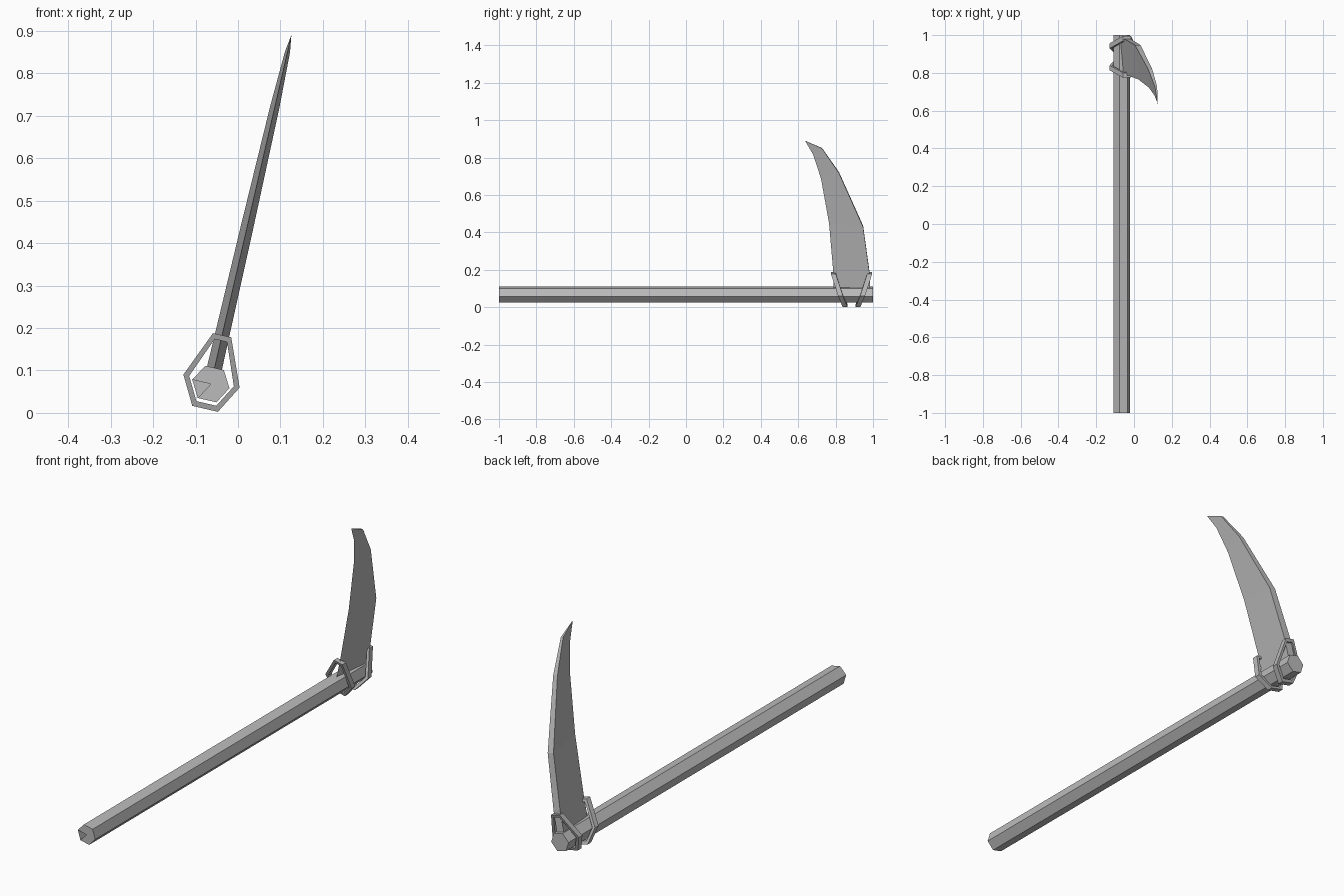
import bpy, bmesh, math

cube = bpy.data.objects.get("Cube")
if cube:
    bpy.data.objects.remove(cube, do_unlink=True)

grey = bpy.data.materials.new("plain grey")
grey.use_nodes = True
colour = (0.5, 0.5, 0.5, 1)
grey.diffuse_color = colour
grey.node_tree.nodes["Principled BSDF"].inputs["Base Color"].default_value = colour

TILT = math.radians(13)


def finish(bm, name):
    """Turn a mesh built around the shaft axis into a tilted object."""
    bmesh.ops.recalc_face_normals(bm, faces=bm.faces)
    mesh = bpy.data.meshes.new(name)
    bm.to_mesh(mesh)
    bm.free()
    mesh.materials.append(grey)
    obj = bpy.data.objects.new(name, mesh)
    obj.location = (-0.064, 0, 0.068)
    obj.rotation_euler.y = TILT
    bpy.context.collection.objects.link(obj)
    return obj


def bridge(bm, a, b):
    """Join two closed rings of vertices with quads."""
    n = len(a)
    for i in range(n):
        j = (i + 1) % n
        bm.faces.new((a[i], a[j], b[j], b[i]))


# Shaft: hexagonal rod, with one wedge left open in the front cap
bm = bmesh.new()
rings = []
for y in (-1, 1):
    angles = [math.radians(60 * i) for i in range(6)]
    rings.append([bm.verts.new((0.045 * math.cos(a), y, 0.045 * math.sin(a))) for a in angles])
bridge(bm, *rings)
bm.faces.new(rings[1])
centre = bm.verts.new((0, -1, 0))
for i in range(6):
    if i != 3:
        bm.faces.new((centre, rings[0][i], rings[0][(i + 1) % 6]))
finish(bm, "shaft")

# Blade: wedge sections (edge y, edge height, spine y, spine height, half thickness)
sections = [
    (0.79, 0.03, 0.985, 0.03, 0.018),
    (0.786, 0.14, 0.98, 0.13, 0.017),
    (0.765, 0.39, 0.947, 0.374, 0.015),
    (0.722, 0.635, 0.818, 0.669, 0.011),
    (0.68, 0.768, 0.727, 0.803, 0.006),
]
bm = bmesh.new()
rings = []
for ey, ez, sy, sz, t in sections:
    rings.append([bm.verts.new(p) for p in ((0, ey, ez), (t, sy, sz), (-t, sy, sz))])
for a, b in zip(rings, rings[1:]):
    bridge(bm, a, b)
bm.faces.new(rings[0])
tip = bm.verts.new((0, 0.636, 0.844))
for i in range(3):
    bm.faces.new((rings[-1][i], rings[-1][(i + 1) % 3], tip))
finish(bm, "blade")

# Bindings: two slanted six-sided straps that hold the blade to the shaft
OUTER = [(0.022, 0.118), (0.068, 0.007), (0.031, -0.06)]
INNER = [(0.015, 0.105), (0.054, 0.007), (0.024, -0.047)]


def binding(name, side):
    bm = bmesh.new()
    loops = []
    for half, offset in ((OUTER, -0.013), (OUTER, 0.013), (INNER, 0.013), (INNER, -0.013)):
        outline = half + [(-x, z) for x, z in reversed(half)]
        ring = []
        for x, z in outline:
            reach = 0.035 + (z + 0.06) * 0.35
            ring.append(bm.verts.new((x, 0.885 + side * reach + offset, z)))
        loops.append(ring)
    for i in range(4):
        bridge(bm, loops[i], loops[(i + 1) % 4])
    finish(bm, name)


binding("front_binding", -1)
binding("back_binding", 1)
